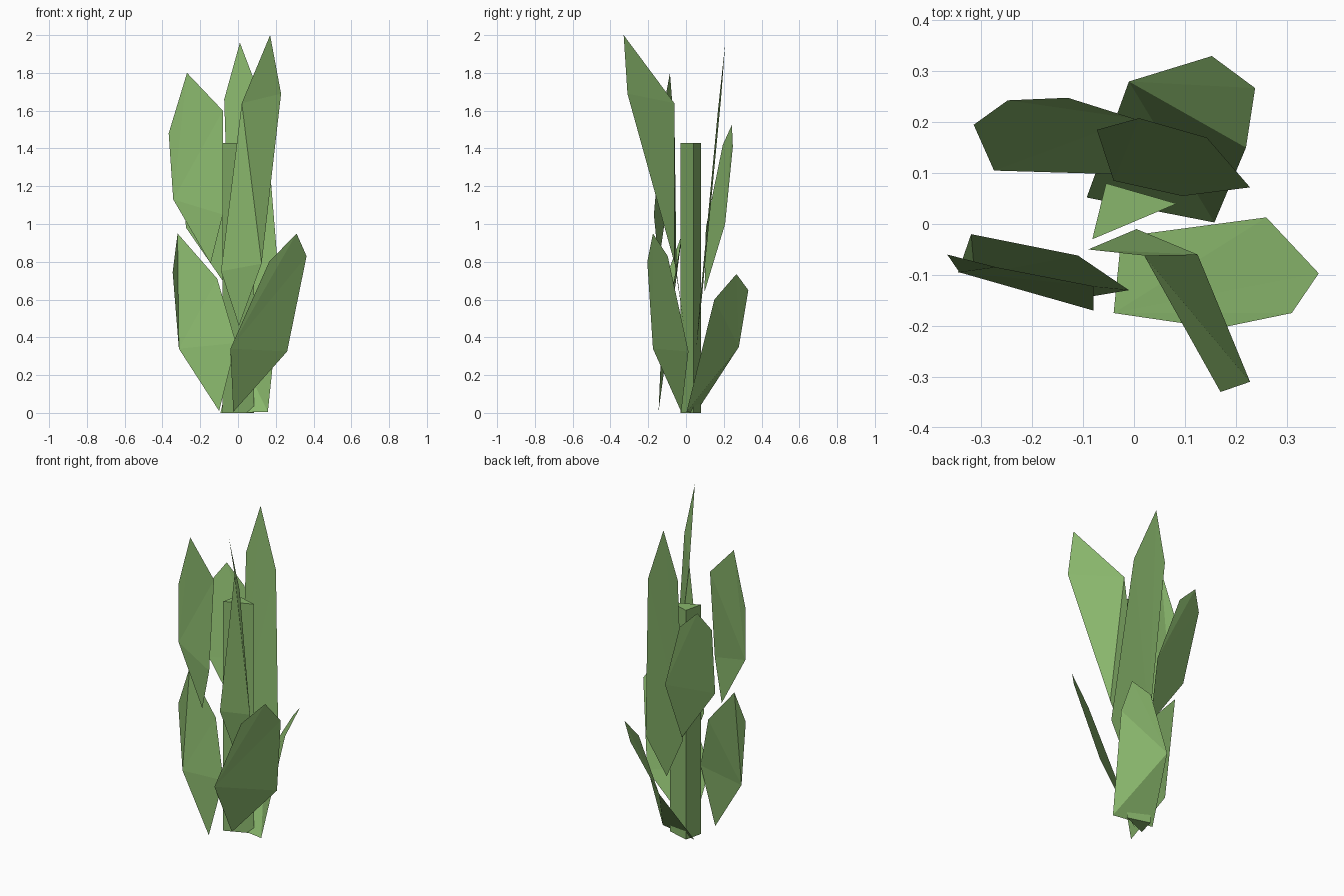
import bpy

# One green for the whole plant
green = bpy.data.materials.new("plant_green")
green.diffuse_color = (0.25, 0.47, 0.15, 1)

FAN = [(5, 0, 1), (5, 1, 2), (5, 2, 3), (5, 3, 4)]
STRIP = [(0, 1, 5), (5, 1, 4), (4, 1, 2), (4, 2, 3)]


def add_mesh(name, verts, faces):
    me = bpy.data.meshes.new(name)
    me.from_pydata(verts, [], faces)
    me.materials.append(green)
    ob = bpy.data.objects.new(name, me)
    bpy.context.collection.objects.link(ob)
    return ob


def leaf(name, base, low_r, up_r, tip, up_l, low_l, faces=FAN):
    """Six-cornered folded leaf blade, corners in order around the rim."""
    return add_mesh(name, [base, low_r, up_r, tip, up_l, low_l], faces)


# Three-sided stem
section = [(-0.082, -0.03), (0.084, 0.04), (-0.055, 0.08)]
add_mesh("stem", [(x, y, z) for z in (0, 1.43) for x, y in section],
         [(2, 1, 0), (3, 4, 5)] + [(i, (i + 1) % 3, (i + 1) % 3 + 3, i + 3) for i in range(3)])

# Upper leaves
leaf("tall_front_leaf", (0.005, -0.01, 0.46), (0.125, -0.06, 0.79), (0.228, -0.31, 1.69),
     (0.17, -0.33, 2.0), (0.02, -0.062, 1.64), (-0.09, -0.05, 0.75), STRIP)
leaf("tall_back_leaf", (0.095, 0.055, 0.345), (0.228, 0.072, 0.57), (0.143, 0.17, 1.61),
     (0.01, 0.208, 1.96), (-0.073, 0.185, 1.66), (-0.04, 0.085, 0.62))
leaf("upper_left_leaf", (-0.145, -0.145, 0.79), (-0.08, -0.17, 1.05), (-0.08, -0.122, 1.6),
     (-0.27, -0.085, 1.8), (-0.367, -0.06, 1.48), (-0.343, -0.095, 1.13))
leaf("upper_back_leaf", (-0.04, 0.098, 0.64), (-0.275, 0.105, 0.98), (-0.315, 0.195, 1.42),
     (-0.248, 0.243, 1.525), (-0.13, 0.248, 1.41), (0.0, 0.207, 1.0))

# Lower leaves
leaf("lower_left_leaf", (-0.1, -0.145, 0.01), (-0.01, -0.13, 0.37), (-0.11, -0.062, 0.71),
     (-0.32, -0.02, 0.95), (-0.346, -0.095, 0.745), (-0.313, -0.1, 0.34))
leaf("lower_right_leaf", (-0.025, -0.025, 0.005), (0.26, 0.013, 0.325), (0.363, -0.097, 0.83),
     (0.31, -0.175, 0.95), (0.165, -0.205, 0.8), (-0.04, -0.175, 0.34))
leaf("lower_back_leaf", (-0.093, 0.052, 0.0), (0.158, 0.003, 0.005), (0.22, 0.15, 0.6),
     (0.238, 0.267, 0.735), (0.153, 0.33, 0.65), (-0.01, 0.28, 0.35))
